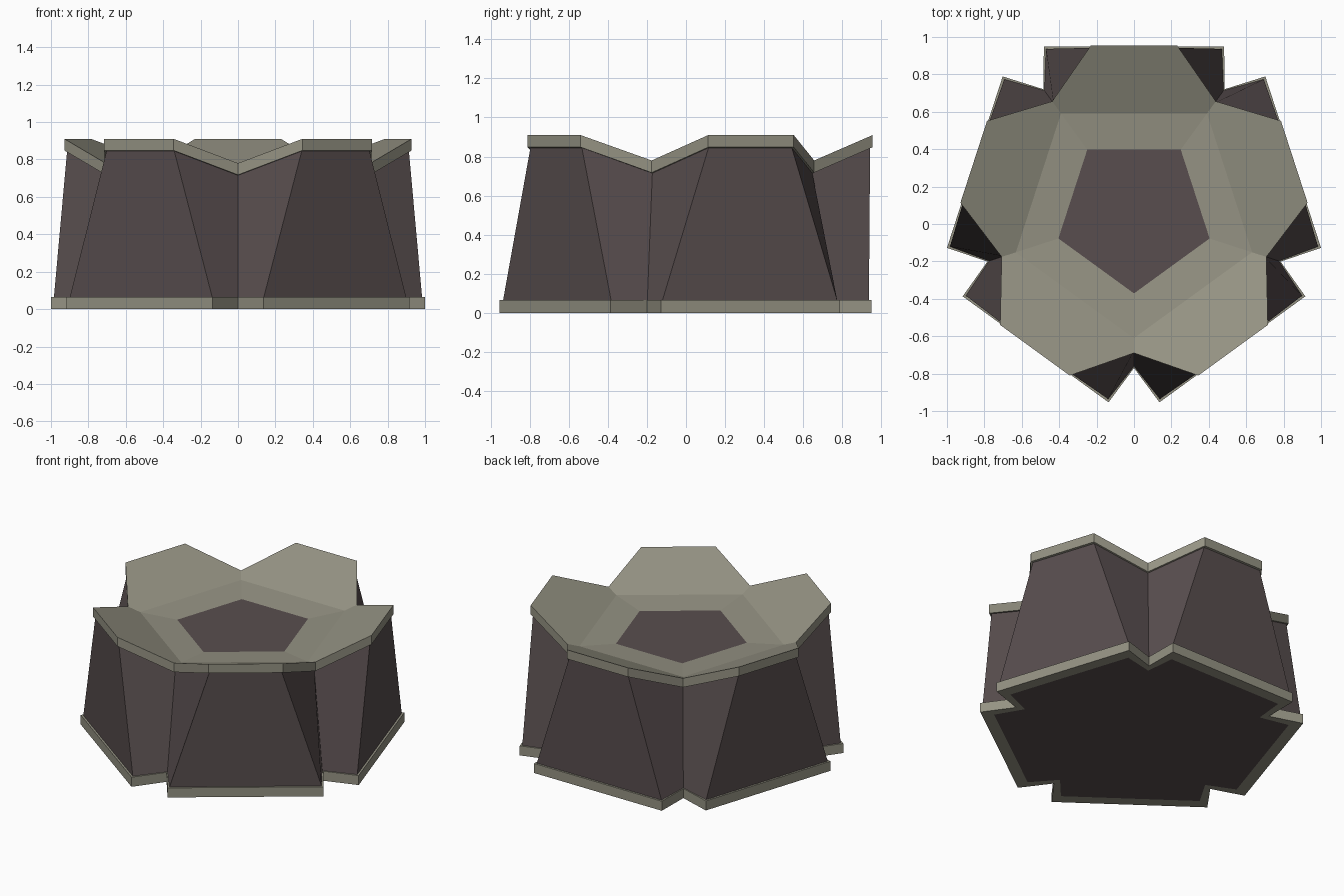
import bpy, math

if "Cube" in bpy.data.objects:
    bpy.data.objects.remove(bpy.data.objects["Cube"])

CY = 0.054            # y of the five-fold axis
N = 5


def material(name, rgb):
    m = bpy.data.materials.new(name)
    m.diffuse_color = (*rgb, 1)
    m.use_nodes = True
    m.node_tree.nodes["Principled BSDF"].inputs["Base Color"].default_value = m.diffuse_color
    return m


STONE = material("pale olive stone", (0.300, 0.290, 0.228))
DARK = material("dark purple brown", (0.098, 0.076, 0.077))


def star(apothem, half, notch, z_side, z_notch):
    """Notched pentagon loop: two corners per side, then the notch after it."""
    pts = []
    for k in range(N):
        a = math.radians(90 + 72 * k)
        c, s = math.cos(a), math.sin(a)
        for h in (-half, half):
            pts.append((c * apothem - s * h, s * apothem + c * h + CY, z_side))
        b = a + math.radians(36)
        pts.append((math.cos(b) * notch, math.sin(b) * notch + CY, z_notch))
    return pts


def pentagon(r, z):
    return [(math.cos(math.radians(126 + 72 * k)) * r,
             math.sin(math.radians(126 + 72 * k)) * r + CY, z) for k in range(N)]


def bridge(a, b, n):
    """Quads between two loops of n points starting at indices a (lower) and b."""
    return [(a + i, a + (i + 1) % n, b + (i + 1) % n, b + i) for i in range(n)]


def build(name, verts, faces, mat):
    me = bpy.data.meshes.new(name)
    me.from_pydata(verts, [], faces)
    me.materials.append(mat)
    ob = bpy.data.objects.new(name, me)
    bpy.context.collection.objects.link(ob)
    return ob


# shared outlines
foot_in = star(0.82, 0.43, 0.765, 0, 0)
foot_low = star(0.895, 0.482, 0.824, 0, 0)
foot_high = star(0.895, 0.482, 0.824, 0.065, 0.065)
wall_low = star(0.882, 0.470, 0.815, 0.065, 0.065)
wall_high = star(0.888, 0.224, 0.732, 0.845, 0.715)
rim_low = star(0.901, 0.230, 0.744, 0.848, 0.718)
rim_high = star(0.901, 0.230, 0.744, 0.910, 0.780)

# base plate: underside border, edge and ledge
build("base_plate", foot_in + foot_low + foot_high + wall_low,
      bridge(0, 15, 15) + bridge(15, 30, 15) + bridge(30, 45, 15), STONE)

# dark underside panel
build("underside_panel", foot_in, [tuple(reversed(range(15)))], DARK)

# tapering folded walls
build("walls", wall_low + wall_high, bridge(0, 15, 15), DARK)

# rim plate: lip, edge, raised petals and shallow bowl
faces = bridge(0, 15, 15) + bridge(15, 30, 15)
for k in range(N):
    p = (k - 1) % N
    c = 30 + 3 * k
    faces.append((c, c + 1, c + 2, 45 + k, 45 + p, 30 + 3 * p + 2))
faces += bridge(45, 50, N)
build("rim_bowl", wall_high + rim_low + rim_high + pentagon(0.664, 0.752)
      + pentagon(0.425, 0.733), faces, STONE)

# dark pentagon in the bowl floor
build("bowl_floor", pentagon(0.425, 0.733), [tuple(range(N))], DARK)
